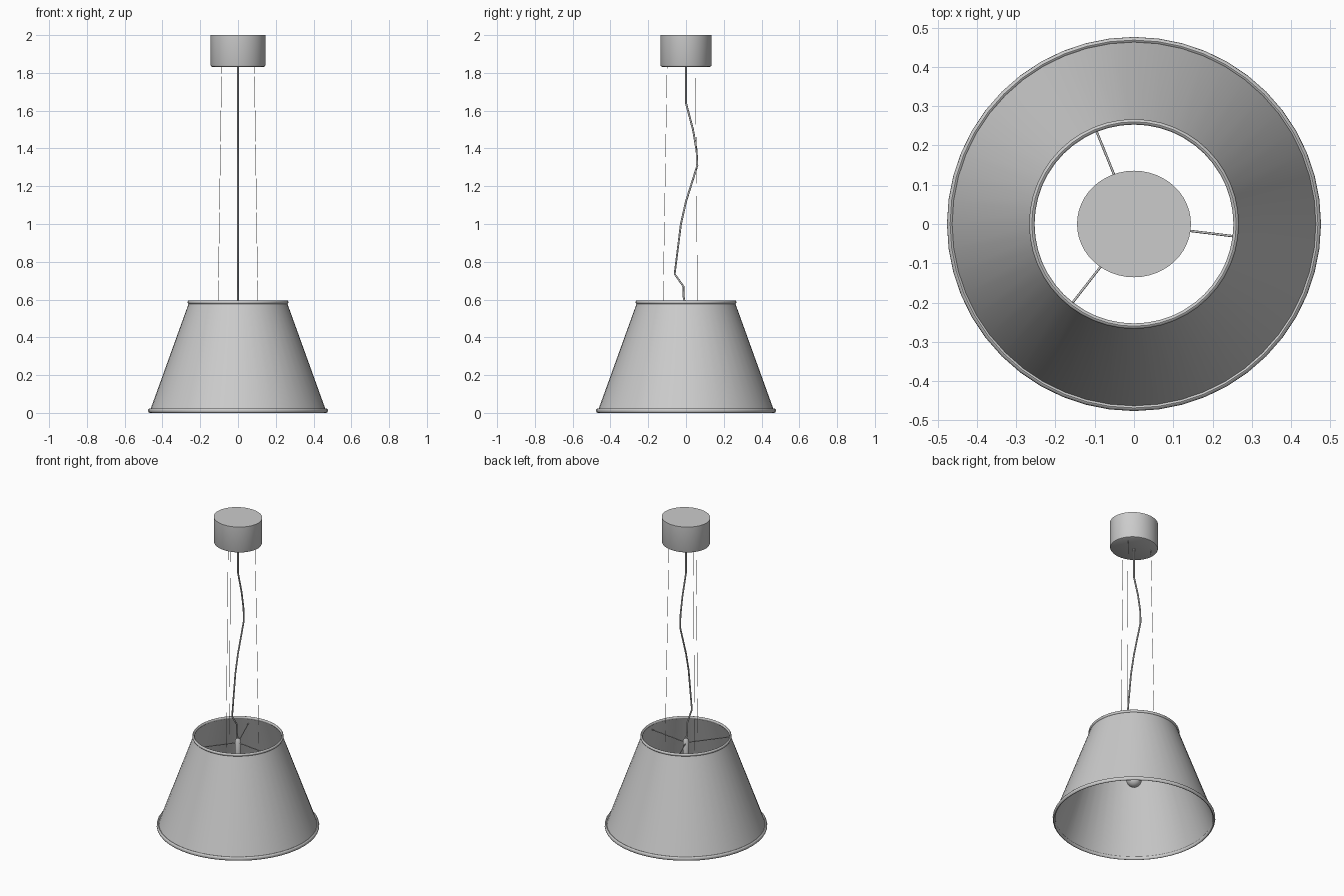
import bpy, bmesh, math
from mathutils import Vector

cube = bpy.data.objects.get("Cube")
if cube:
    bpy.data.objects.remove(cube)

grey = bpy.data.materials.new("soft grey")
grey.use_nodes = True
COLOUR = (0.6, 0.6, 0.6, 1)
grey.diffuse_color = COLOUR
grey.node_tree.nodes["Principled BSDF"].inputs["Base Color"].default_value = COLOUR


def lathe(name, profile, sides=48, closed=False, scale=(1, 1)):
    """Spin a radius/height profile round the z axis."""
    bm = bmesh.new()
    rings = []
    for r, z in profile:
        if r == 0:
            rings.append([bm.verts.new((0, 0, z))] * sides)
        else:
            rings.append([bm.verts.new((r * scale[0] * math.cos(math.tau * i / sides),
                                        r * scale[1] * math.sin(math.tau * i / sides), z))
                          for i in range(sides)])
    pairs = list(zip(rings, rings[1:]))
    if closed:
        pairs.append((rings[-1], rings[0]))
    for a, b in pairs:
        for i in range(sides):
            j = (i + 1) % sides
            corners = list(dict.fromkeys((a[i], a[j], b[j], b[i])))
            bm.faces.new(corners)
    bmesh.ops.recalc_face_normals(bm, faces=bm.faces)
    mesh = bpy.data.meshes.new(name)
    bm.to_mesh(mesh)
    bm.free()
    return finish(name, mesh)


def finish(name, data):
    data.materials.append(grey)
    obj = bpy.data.objects.new(name, data)
    bpy.context.collection.objects.link(obj)
    if obj.type == 'MESH':
        bpy.ops.object.select_all(action='DESELECT')
        obj.select_set(True)
        bpy.context.view_layer.objects.active = obj
        bpy.ops.object.shade_smooth_by_angle(angle=math.radians(35))
    return obj


def tube(name, points, radius, resolution=2):
    """Round tube along a path of straight pieces."""
    curve = bpy.data.curves.new(name, 'CURVE')
    curve.dimensions = '3D'
    curve.bevel_depth = radius
    curve.bevel_resolution = resolution
    curve.use_fill_caps = True
    spline = curve.splines.new('POLY')
    spline.points.add(len(points) - 1)
    for p, co in zip(spline.points, points):
        p.co = (*co, 1)
    return finish(name, curve)


def rim(name, radius, z, thick, height):
    section = [(radius + thick * math.cos(math.tau * k / 12),
                z + height * math.sin(math.tau * k / 12)) for k in range(12)]
    lathe(name, section, closed=True)


def polar(radius, degrees, z):
    a = math.radians(degrees)
    return Vector((radius * math.cos(a), radius * math.sin(a), z))


# Ceiling canopy, slightly oval with a softened lower edge
lathe("ceiling_canopy", [(0, 2.0), (0.145, 2.0), (0.145, 1.842), (0.142, 1.835),
                         (0.136, 1.832), (0, 1.832)], scale=(1, 0.935))

# Tapered shade with a thin wall, and its two rims
lathe("shade", [(0.258, 0.588), (0.466, 0.012), (0.463, 0.012), (0.255, 0.588)], closed=True)
rim("shade_top_rim", 0.26, 0.586, 0.007, 0.009)
rim("shade_bottom_rim", 0.468, 0.012, 0.008, 0.012)

# Spider spokes that hold the shade
for n, angle in enumerate((112, 232, -7)):
    tube(f"shade_spoke_{n + 1}", [polar(0.0, angle, 0.545), polar(0.272, angle, 0.545)], 0.003)

# Thin suspension wires
for n, angle in enumerate((30, 150, 270)):
    tube(f"suspension_wire_{n + 1}", [polar(0.1, angle, 1.84), polar(0.122, angle, 0.545)],
         0.0012, 1)

# Loose power cord
cord = [(0, 1.84), (0, 1.64), (0.037, 1.5), (0.056, 1.39), (0.06, 1.31), (0, 1.12),
        (-0.027, 1.0), (-0.06, 0.735), (-0.014, 0.67), (-0.014, 0.62), (0, 0.56)]
tube("power_cord", [(0, y, z) for y, z in cord], 0.005)

# Lamp holder and bulb on the centre line
lathe("lamp_holder", [(0, 0.575), (0.01, 0.575), (0.019, 0.555), (0.019, 0.47),
                      (0.028, 0.46), (0.028, 0.36), (0, 0.36)], sides=24)
bulb = [(0.045 * math.sin(math.radians(a)), 0.27 - 0.045 * math.cos(math.radians(a)))
        for a in range(0, 121, 15)]
lathe("bulb", bulb + [(0.022, 0.33), (0.02, 0.365), (0, 0.365)], sides=24)
